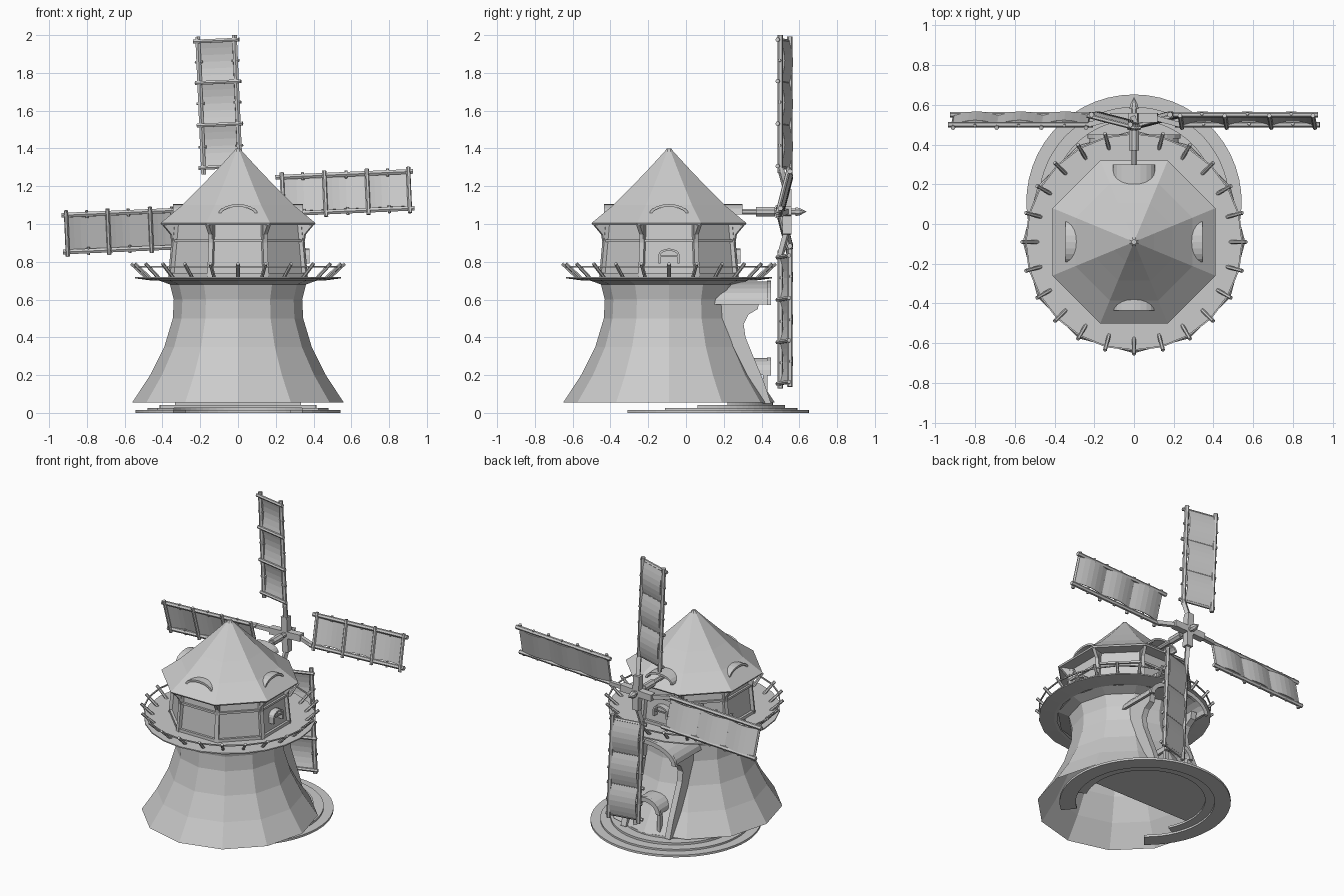
import bpy, bmesh
from math import sin, cos, pi, radians
from mathutils import Vector, Matrix

if "Cube" in bpy.data.objects:
    bpy.data.objects.remove(bpy.data.objects["Cube"])

CY = -0.09            # tower axis
HUB_Z = 1.065


def finish(bm, name):
    bmesh.ops.recalc_face_normals(bm, faces=bm.faces)
    me = bpy.data.meshes.new(name)
    bm.to_mesh(me)
    bm.free()
    ob = bpy.data.objects.new(name, me)
    bpy.context.collection.objects.link(ob)
    return ob


def lathe(name, prof, n, phase=0.0, caps=(False, False), flat=False):
    """Revolve (radius, z) points; flat=True treats radii as apothems."""
    bm = bmesh.new()
    k = 1 / cos(pi / n) if flat else 1
    rings = [[bm.verts.new((r * k * cos(phase + 2 * pi * i / n),
                            CY + r * k * sin(phase + 2 * pi * i / n), z))
              for i in range(n)] for r, z in prof]
    for a, b in zip(rings, rings[1:]):
        for i in range(n):
            bm.faces.new((a[i], a[(i + 1) % n], b[(i + 1) % n], b[i]))
    if caps[0]:
        bm.faces.new(rings[0])
    if caps[1]:
        bm.faces.new(rings[-1])
    return finish(bm, name)


def rod(bm, p, q, w, w2=None, sides=4):
    """Straight bar from p to q."""
    p, q = Vector(p), Vector(q)
    d = q - p
    rot = d.to_track_quat('Z', 'Y').to_matrix().to_4x4()
    m = Matrix.Translation((p + q) / 2) @ rot @ Matrix.Rotation(pi / sides, 4, 'Z')
    k = 0.5 / cos(pi / sides)
    bmesh.ops.create_cone(bm, cap_ends=True, segments=sides, radius1=w * k,
                          radius2=(w if w2 is None else w2) * k, depth=d.length, matrix=m)


def extrude(bm, pts, vec):
    """Solid from a planar outline."""
    f = bm.faces.new([bm.verts.new(p) for p in pts])
    g = bmesh.ops.extrude_face_region(bm, geom=[f], use_keep_orig=True)
    bmesh.ops.translate(bm, vec=vec, verts=[v for v in g['geom'] if isinstance(v, bmesh.types.BMVert)])


def polar(r, a, z):
    return Vector((r * cos(a), CY + r * sin(a), z))


def arch(name, rx, rz, t, r0, r1, z0, ang, n=10, leg=0.0):
    """Barrel shell whose open end points away from the tower axis."""
    outer = [(rx * cos(pi * i / n), rz * sin(pi * i / n)) for i in range(n + 1)]
    inner = [((rx - t) * cos(pi * i / n), (rz - t) * sin(pi * i / n)) for i in range(n + 1)]
    if leg:
        outer = [(rx, -leg)] + outer + [(-rx, -leg)]
        inner = [(rx - t, -leg)] + inner + [(t - rx, -leg)]
    bm = bmesh.new()
    M = Matrix.Translation((0, CY, z0)) @ Matrix.Rotation(ang, 4, 'Z')
    grid = [[bm.verts.new(M @ Vector((r, x, z))) for x, z in line]
            for line, r in ((outer, r0), (outer, r1), (inner, r1), (inner, r0))]
    for k in range(4):
        a, b = grid[k], grid[(k + 1) % 4]
        for i in range(len(a) - 1):
            bm.faces.new((a[i], a[i + 1], b[i + 1], b[i]))
    for e in (0, -1):
        bm.faces.new([g[e] for g in grid])
    return finish(bm, name)


# Tower body, open underneath
lathe("tower", [(.56, .055), (.465, .2), (.39, .35), (.345, .5), (.34, .6), (.36, .68), (.43, .705)], 12)

# Balcony deck, posts and rail
lathe("balcony_deck", [(.43, .7), (.45, .7), (.545, .712), (.545, .72), (.3, .72)], 24)
bm = bmesh.new()
for i in range(24):
    a, b = 2 * pi * i / 24, 2 * pi * (i + 1) / 24
    rod(bm, polar(.485, a, .715), polar(.565, a, .79), .017, sides=6)
    rod(bm, polar(.545, a, .773), polar(.545, b, .773), .008)
finish(bm, "balcony_railing")

# Octagonal cabin with timber frame and eave brackets
PH = pi / 8
lathe("cabin", [(.35, .715), (.325, 1.0)], 8, PH, flat=True)
bm = bmesh.new()
for i in range(8):
    a, b = PH + i * pi / 4, PH + (i + 1) * pi / 4
    rod(bm, polar(.382, a, .715), polar(.355, a, 1.0), .026)
    for r, z, w in ((.368, .912, .014), (.383, .73, .02)):
        rod(bm, polar(r, a, z), polar(r, b, z), w)
    side = Vector((-sin(a), cos(a), 0)) * .02
    extrude(bm, [polar(r, a, z) - side / 2 for r, z in
                 ((.355, .88), (.375, .89), (.385, .945), (.43, .995), (.35, .995))], side)
finish(bm, "cabin_frame")

# Roof with a small finial
lathe("roof", [(.325, .995), (.405, .995), (.41, 1.005), (.295, 1.1), (.195, 1.2), (.1, 1.3),
               (.022, 1.385), (.012, 1.4)], 8, PH, (True, True), flat=True)

# Roof dormers
for nm, ang, r1 in (("right", 0, .345), ("back", pi / 2, .39), ("left", pi, .345), ("front", -pi / 2, .345)):
    arch("dormer_" + nm, .105, .055, .014, .2, r1, 1.05, ang)

# Arched cabin windows
for nm, ang in (("right", 0), ("back", pi / 2)):
    arch("window_frame_" + nm, .056, .035, .012, .32, .378, .835, ang, 8, .045)
    bm = bmesh.new()
    M = Matrix.Translation((0, CY, 0)) @ Matrix.Rotation(ang, 4, 'Z')
    rod(bm, M @ Vector((.33, -.06, .797)), M @ Vector((.33, .06, .797)), .014)
    rod(bm, M @ Vector((.372, -.045, .83)), M @ Vector((.372, .045, .83)), .008)
    finish(bm, "window_bars_" + nm)

# Entrance: curved side walls, large canopy, small door hood
bm = bmesh.new()
for s in (-1, 1):
    prof = [(.1, .6), (.39, .6), (.38, .55), (.33, .52), (.305, .47), (.315, .4),
            (.36, .29), (.41, .17), (.45, .05), (.3, .05), (.2, .3)]
    extrude(bm, [(s * .17 - .02, y, z) for y, z in prof], Vector((.04, 0, 0)))
finish(bm, "entrance_walls")
arch("entrance_canopy", .225, .12, .018, .24, .53, .575, pi / 2, 12)
arch("canopy_rim", .235, .13, .03, .52, .54, .57, pi / 2, 12)
arch("door_hood", .105, .09, .018, .4, .53, .2, pi / 2)
arch("door_hood_rim", .112, .097, .03, .52, .54, .197, pi / 2)
bm = bmesh.new()
for s in (-1, 1):
    rod(bm, (s * .09, .42, .045), (s * .09, .42, .21), .025)
finish(bm, "door_posts")


# Stepped round terrace, trimmed at the front of each level
def step(name, r_in, r_out, y_cut, z0, z1):
    c = .11
    start = math_asin((y_cut - c) / r_out)
    n = 40
    angs = [start + (pi - 2 * start) * i / n for i in range(n + 1)]
    bm = bmesh.new()
    pts = [(r_out * cos(a), c + r_out * sin(a), z0) for a in angs]
    if r_in:
        pts += [(r_in * cos(a), c + r_in * sin(a), z0) for a in reversed(angs)]
    extrude(bm, pts, Vector((0, 0, z1 - z0)))
    finish(bm, name)


from math import asin as math_asin
step("step_1", .44, .542, -.31, 0, .015)
step("step_2", .38, .48, -.11, .013, .027)
step("step_3", 0, .415, .06, .025, .042)
step("step_4", 0, .35, .22, .04, .056)

# Axle, hub and nose cone
bm = bmesh.new()
rod(bm, (0, .1, HUB_Z), (0, .38, HUB_Z), .028, sides=8)
rod(bm, (0, .37, HUB_Z), (0, .47, HUB_Z), .048, sides=8)
rod(bm, (0, .46, HUB_Z), (0, .585, HUB_Z), .032, sides=8)
rod(bm, (0, .58, HUB_Z), (0, .6, HUB_Z), .045, .04, sides=8)
rod(bm, (0, .6, HUB_Z), (0, .637, HUB_Z), .04, .002, sides=8)
finish(bm, "axle")

# Four sails: arm, two spars, cross bars, pegs and sagging cloth
Y_MAIN, Y_TRAIL, W_MAIN, W_TRAIL = .5, .55, -.022, .173
BARS = (.24, .465, .69, .91)
for k in range(4):
    ang = radians(2.5 + 90 * k)

    def P(u, t, dy=0.0):
        """u along the blade, t across it (0 main spar, 1 trailing spar)."""
        w = W_MAIN + (W_TRAIL - W_MAIN) * t
        return Vector((u * cos(ang) - w * sin(ang), Y_MAIN + (Y_TRAIL - Y_MAIN) * t + dy,
                       HUB_Z + u * sin(ang) + w * cos(ang)))

    bm = bmesh.new()
    hub = Vector((0, .535, HUB_Z))
    out = Vector((cos(ang), 0, sin(ang)))
    rod(bm, hub, hub + out * .12, .046)
    rod(bm, hub + out * .1, P(.23, 0), .026)
    for t in (0, 1):
        rod(bm, P(.205, t), P(.935, t), .025, sides=6)
    for u in BARS:
        rod(bm, P(u, -.12, -.01), P(u, 1.12, -.01), .02, sides=6)
    for u in (.35, .58, .8):
        for t in (0, 1):
            rod(bm, P(u, t - .1), P(u, t + .1), .014, sides=6)
    finish(bm, "sail_frame_%d" % (k + 1))

    bm = bmesh.new()
    for u0, u1 in zip(BARS, BARS[1:]):
        rows = []
        for i in range(7):
            u = u0 + (u1 - u0) * i / 6
            sag = .02 * sin(pi * i / 6)
            rows.append([bm.verts.new(P(u, t, sag)) for t in (.06, .94)])
        for a, b in zip(rows, rows[1:]):
            bm.faces.new((a[0], a[1], b[1], b[0]))
    ob = finish(bm, "sail_cloth_%d" % (k + 1))
    m = ob.modifiers.new("thickness", 'SOLIDIFY')
    m.thickness = .006
